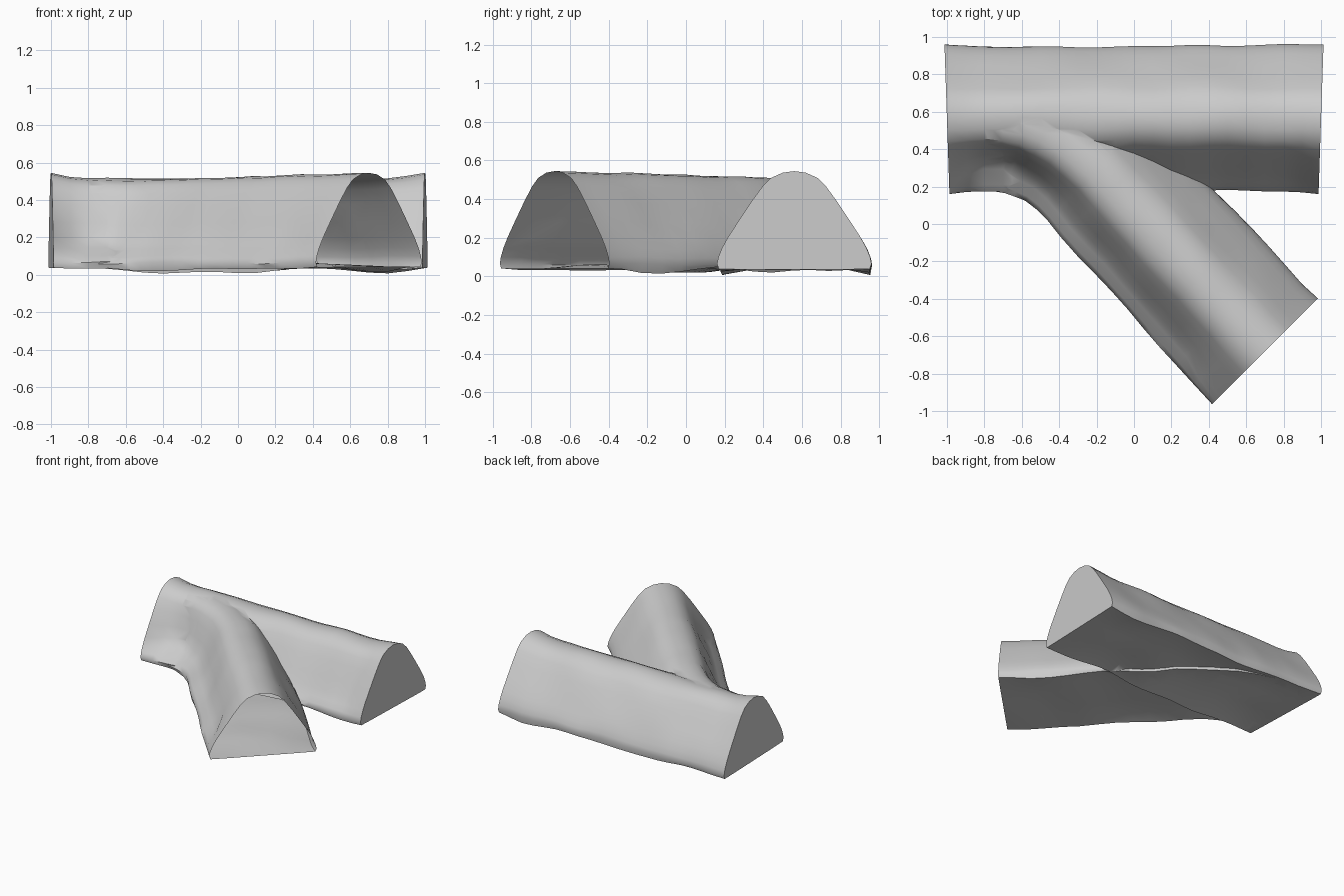
import bpy, bmesh, math
from mathutils import Vector, noise

if "Cube" in bpy.data.objects:
    bpy.data.objects.remove(bpy.data.objects["Cube"])

# Tunnel cross-section: (across, height), rounded peak, sloping walls, pinched foot
HALF = [(0.39, 0.038), (0.4, 0.065), (0.393, 0.10), (0.375, 0.145), (0.345, 0.20),
        (0.29, 0.285), (0.22, 0.39), (0.165, 0.465), (0.12, 0.51), (0.06, 0.537)]
PROFILE = HALF + [(0, 0.545)] + [(-u, z) for u, z in reversed(HALF)]
PROFILE += [(-0.25, 0.037), (-0.1, 0.037), (0.1, 0.037), (0.25, 0.037)]


def bump(z):
    """Where a wall is hollowed: strongest low on the wall, none at foot and peak."""
    if z < 0.08 or z > 0.53:
        return 0
    return min(1, (z - 0.08) / 0.08) * min(1, (0.53 - z) / 0.33)


def tube(name, path, seed, lift):
    """Sweep the section along (x, y, width scale, height scale, wobble, hollow)."""
    bm = bmesh.new()
    rings = []
    for i, (x, y, ws, hs, wob, hollow) in enumerate(path):
        a, b = path[max(i - 1, 0)], path[min(i + 1, len(path) - 1)]
        t = Vector((b[0] - a[0], b[1] - a[1], 0)).normalized()
        side = Vector((-t.y, t.x, 0))
        ring = []
        for u, z in PROFILE:
            w = u * ws + (hollow * bump(z) if u < 0 else 0)
            p = Vector((x, y, 0)) + side * w
            p.z = 0.04 + (z - 0.04) * hs
            n = noise.noise_vector(p * 3.5 + Vector((seed, seed, 0)))
            p += side * n.x * 0.015 * wob
            if z < 0.045:  # uneven floor, shared by both tunnels
                f = noise.noise(Vector((p.x * 2.5, p.y * 2.5, 1.7)))
                p.z += wob * (f * 0.03 + (0.012 if abs(u) < 0.3 else -0.012)) + lift
            else:
                p.z += n.z * 0.015 * wob
            p.z = max(p.z, 0.003)
            ring.append(bm.verts.new(p))
        rings.append(ring)
    k = len(PROFILE)
    for r, s in zip(rings, rings[1:]):
        for j in range(k):
            bm.faces.new((r[j], r[(j + 1) % k], s[(j + 1) % k], s[j]))
    bm.faces.new(rings[0])
    bm.faces.new(rings[-1])
    bmesh.ops.recalc_face_normals(bm, faces=bm.faces)
    me = bpy.data.meshes.new(name)
    bm.to_mesh(me)
    bm.free()
    ob = bpy.data.objects.new(name, me)
    bpy.context.collection.objects.link(ob)
    return ob


# Straight main tunnel along x, front wall hollowed near the left mouth
main_path = []
for i in range(21):
    x = -1 + i * 0.1
    e = min(1, (1 - abs(x)) / 0.15)
    hollow = 0.12 * e if x < -0.2 else 0.03 * e
    main_path.append((x, 0.56 + 0.005 * e, 1 - 0.03 * e, 1 - 0.055 * e, e, hollow))
tunnel = tube("cave_tunnel_junction", main_path, 0.3, 0)

# Branch: starts inside the main tunnel, bends and leaves at 45 degrees
branch_path = [(-0.93, 0.565, 0.92, 0.91, 0.5, 0.13), (-0.8, 0.562, 0.94, 0.92, 1, 0.13),
               (-0.69, 0.552, 0.95, 0.93, 1, 0.12), (-0.58, 0.53, 0.95, 0.935, 1, 0.11),
               (-0.48, 0.49, 0.95, 0.94, 1, 0.09), (-0.38, 0.435, 0.94, 0.94, 1, 0.08),
               (-0.29, 0.365, 0.94, 0.94, 1, 0.07)]
for i in range(11):
    s = i / 10
    e = min(1, (1 - s) / 0.2)
    branch_path.append((-0.2 + 0.9 * s, 0.29 - 0.97 * s, 0.95 + 0.05 * s,
                        0.95 + 0.05 * s, e, 0.06 * e))
# final stretch runs exactly along (1, -1)
branch_path[-2] = (0.61, -0.59, 0.99, 0.99, 0.5, 0.02)
branch = tube("branch_cutter", branch_path, 5.1, 0.004)

# Join both tunnels and drop the inner walls
mod = tunnel.modifiers.new("join", 'BOOLEAN')
mod.operation = 'UNION'
mod.solver = 'EXACT'
mod.object = branch
bpy.context.view_layer.objects.active = tunnel
tunnel.select_set(True)
bpy.ops.object.modifier_apply(modifier="join")
bpy.data.objects.remove(branch)


# Open the three tunnel mouths
def on_mouth(co):
    return (co.x < -0.999, co.x > 0.999 and co.y > 0, co.x - co.y > 1.379)


bm = bmesh.new()
bm.from_mesh(tunnel.data)
caps = [f for f in bm.faces
        if any(all(on_mouth(v.co)[m] for v in f.verts) for m in range(3))]
bmesh.ops.delete(bm, geom=caps, context='FACES')
bm.to_mesh(tunnel.data)
bm.free()
bpy.ops.object.shade_smooth_by_angle(angle=math.radians(50))
